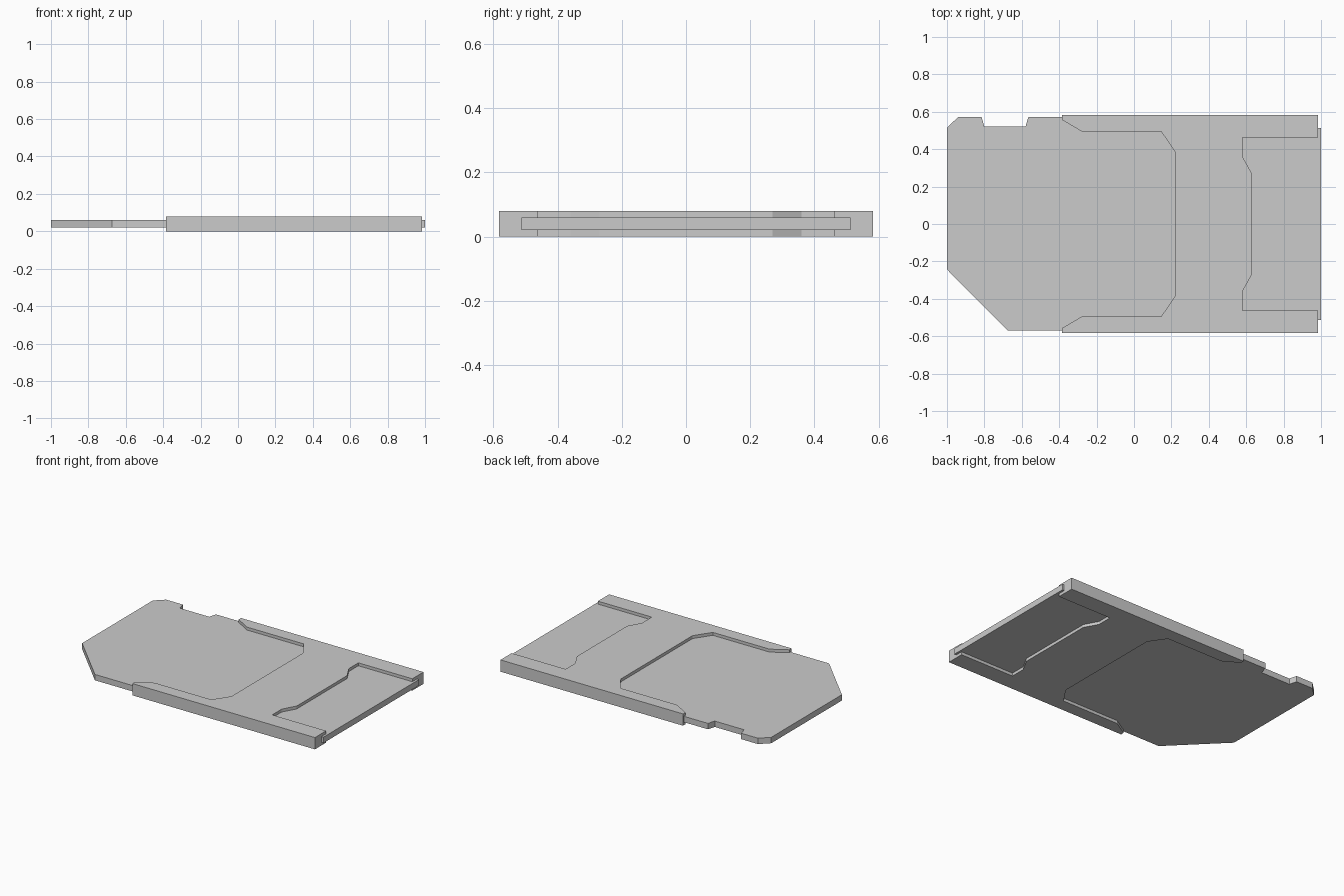
import bpy, bmesh

if "Cube" in bpy.data.objects:
    bpy.data.objects.remove(bpy.data.objects["Cube"])


def plate(name, outline, z0, z1):
    """Extrude a closed 2D outline between two heights."""
    bm = bmesh.new()
    face = bm.faces.new([bm.verts.new((x, y, z0)) for x, y in outline])
    top = bmesh.ops.extrude_face_region(bm, geom=[face])["geom"]
    verts = [v for v in top if isinstance(v, bmesh.types.BMVert)]
    bmesh.ops.translate(bm, verts=verts, vec=(0, 0, z1 - z0))
    bmesh.ops.recalc_face_normals(bm, faces=bm.faces)
    mesh = bpy.data.meshes.new(name)
    bm.to_mesh(mesh)
    bm.free()
    obj = bpy.data.objects.new(name, mesh)
    bpy.context.collection.objects.link(obj)
    return obj


# Thin inner board with chamfered corner, side notch and narrowed end tab
board = [
    (-1.0, 0.515), (-0.94, 0.572), (-0.815, 0.572), (-0.80, 0.52),
    (-0.58, 0.52), (-0.565, 0.572), (0.97, 0.572), (0.97, 0.512),
    (1.0, 0.512), (1.0, -0.512), (0.97, -0.512), (0.97, -0.57),
    (-0.675, -0.57), (-1.0, -0.243),
]
plate("inner_board", board, 0.02, 0.06)

# Thick outer frame: half outline mirrored, leaving recesses at both ends
half = [
    (0.22, 0.385), (0.145, 0.495), (-0.28, 0.495), (-0.385, 0.557),
    (-0.385, 0.582), (0.985, 0.582), (0.985, 0.462), (0.58, 0.462),
    (0.58, 0.36), (0.63, 0.27),
]
plate("outer_frame", half + [(x, -y) for x, y in reversed(half)], 0.0, 0.08)
